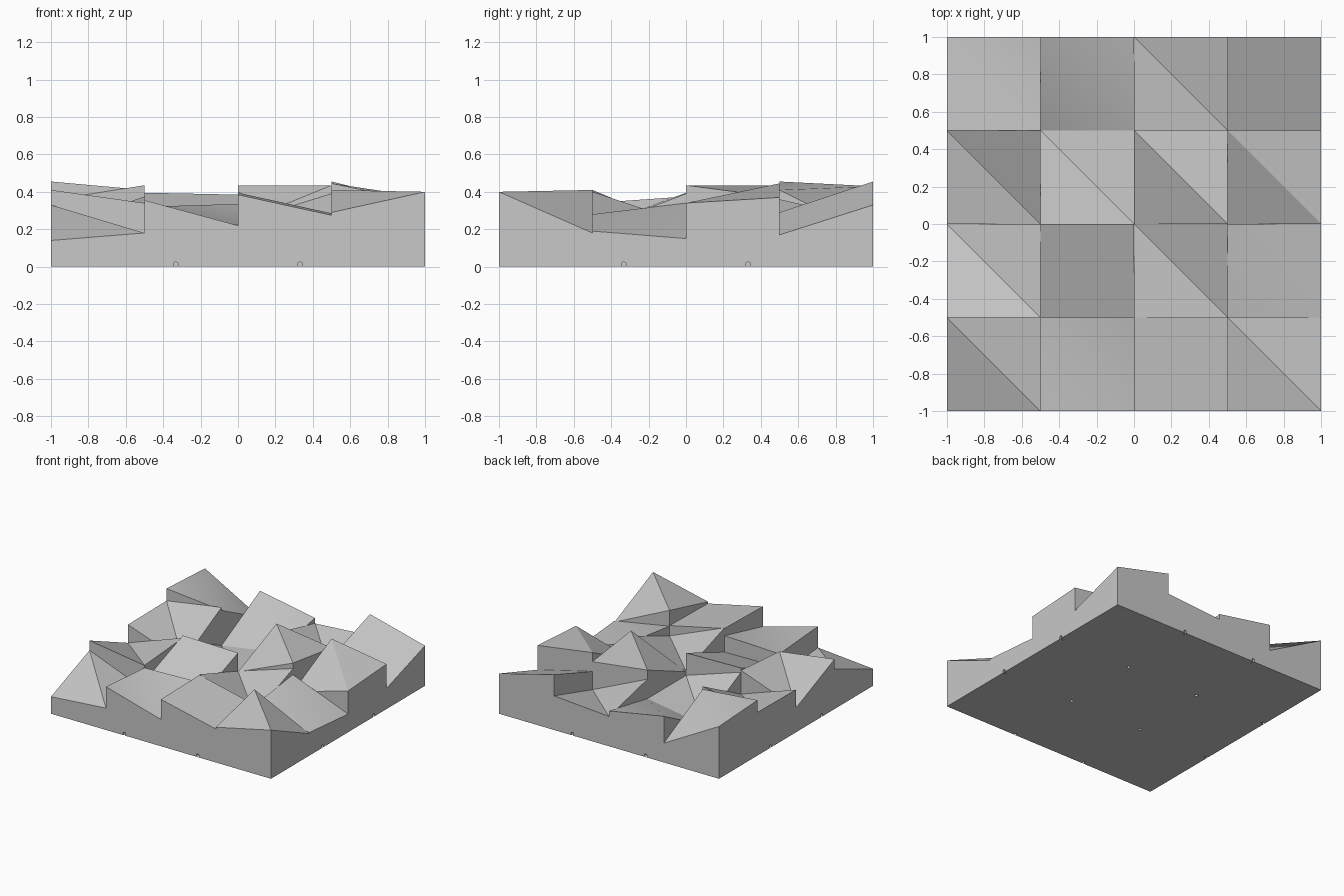
import bpy, bmesh, math
from mathutils import Matrix, Vector

cube = bpy.data.objects.get("Cube")
if cube:
    bpy.data.objects.remove(cube, do_unlink=True)

# Single stone grey
grey = bpy.data.materials.new("stone_grey")
grey.use_nodes = True
COLOR = (0.58, 0.58, 0.58, 1)
grey.diffuse_color = COLOR
grey.node_tree.nodes["Principled BSDF"].inputs["Base Color"].default_value = COLOR

CELL = 0.5
SLAB = 0.08


def make_object(name, bm):
    mesh = bpy.data.meshes.new(name)
    bm.normal_update()
    bm.to_mesh(mesh)
    bm.free()
    mesh.materials.append(grey)
    obj = bpy.data.objects.new(name, mesh)
    bpy.context.collection.objects.link(obj)
    return obj


def activate(obj):
    bpy.ops.object.select_all(action='DESELECT')
    obj.select_set(True)
    bpy.context.view_layer.objects.active = obj


# Facet block: four corner heights, split along one diagonal
def add_block(bm, col, row, heights):
    x, y = -1 + col * CELL, -1 + row * CELL
    spots = [(x, y), (x + CELL, y), (x, y + CELL), (x + CELL, y + CELL)]
    top = [bm.verts.new((px, py, h)) for (px, py), h in zip(spots, heights)]
    low = [bm.verts.new((px, py, SLAB)) for px, py in spots]
    sw, se, nw, ne = top
    bm.faces.new((sw, se, nw))
    bm.faces.new((se, ne, nw))
    ring = (0, 1, 3, 2)
    for k in range(4):
        i, j = ring[k], ring[(k + 1) % 4]
        bm.faces.new((low[i], low[j], top[j], top[i]))


# Corner heights per block (front-left, front-right, back-left, back-right),
# rows run front to back
ROWS = [
    [(.14, .18, .33, .14), (.355, .22, .32, .335), (.385, .275, .395, .285), (.29, .40, .41, .18)],
    [(.41, .34, .20, .375), (.21, .20, .395, .385), (.40, .20, .235, .39), (.28, .19, .34, .15)],
    [(.35, .18, .355, .435), (.36, .20, .12, .20), (.23, .435, .435, .37), (.20, .34, .445, .37)],
    [(.455, .41, .43, .16), (.12, .20, .38, .29), (.36, .14, .245, .28), (.29, .17, .455, .33)],
]
bm = bmesh.new()
for row, blocks in enumerate(ROWS):
    for col, heights in enumerate(blocks):
        add_block(bm, col, row, heights)
facets = make_object("faceted_top", bm)
activate(facets)
bpy.ops.object.shade_smooth_by_angle(angle=math.radians(31))

# Base slab
bm = bmesh.new()
bmesh.ops.create_cube(bm, size=1, matrix=Matrix.Translation((0, 0, SLAB / 2))
                      @ Matrix.Diagonal((2, 2, SLAB, 1)))
slab = make_object("base_slab", bm)

# Peg holes: four underneath, two on each side edge
bm = bmesh.new()


def add_hole(place, direction):
    turn = Vector(direction).to_track_quat('Z', 'Y').to_matrix().to_4x4()
    bmesh.ops.create_cone(bm, cap_ends=True, segments=12, radius1=.013, radius2=.013,
                          depth=.06, matrix=Matrix.Translation(place) @ turn)


for s in (-1, 1):
    for t in (-1, 1):
        add_hole((s / 3, t / 3, 0), (0, 0, 1))
        add_hole((s / 3, t, .012), (0, 1, 0))
        add_hole((t, s / 3, .012), (1, 0, 0))
cutter = make_object("hole_cutter", bm)
cutter.hide_render = True

cut = slab.modifiers.new("holes", 'BOOLEAN')
cut.operation = 'DIFFERENCE'
cut.solver = 'EXACT'
cut.object = cutter
activate(slab)
bpy.ops.object.modifier_apply(modifier=cut.name)
bpy.data.objects.remove(cutter, do_unlink=True)
